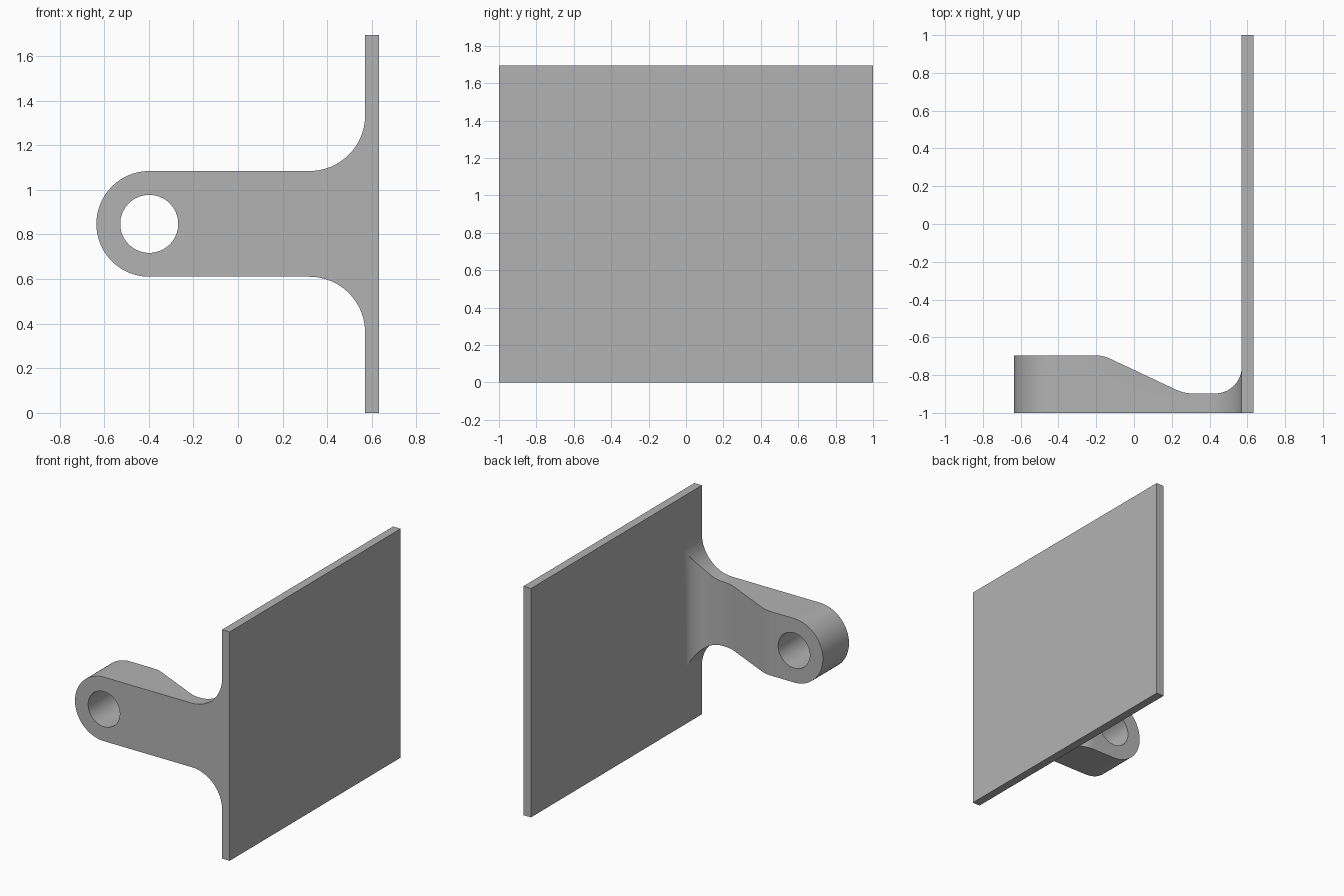
import bpy, bmesh
from math import cos, sin, radians
from mathutils import Vector

cube = bpy.data.objects.get("Cube")
if cube:
    bpy.data.objects.remove(cube, do_unlink=True)

grey = bpy.data.materials.new("plain grey")
grey.use_nodes = True
colour = (0.45, 0.45, 0.45, 1)
grey.diffuse_color = colour
grey.node_tree.nodes["Principled BSDF"].inputs["Base Color"].default_value = colour

HEIGHT, MID = 1.695, 0.8475
WALL, RIGHT = 0.57, 0.632      # inner and outer faces of the plate
PIVOT, ROUND = -0.398, 0.237   # lug centre and radius


def arc(cx, cy, r, start, end, steps=24):
    """Points along an arc, angles in degrees."""
    angles = [radians(start + (end - start) * i / steps) for i in range(steps + 1)]
    return [(cx + r * cos(a), cy + r * sin(a)) for a in angles]


def rounded(before, corner, after, cut, steps=6):
    """Short curved blend across a corner."""
    p, c, n = Vector(before), Vector(corner), Vector(after)
    a = c + (p - c).normalized() * cut
    b = c + (n - c).normalized() * cut
    ts = [i / steps for i in range(steps + 1)]
    return [tuple(a * (1 - t) ** 2 + c * 2 * t * (1 - t) + b * t * t) for t in ts]


def prism(name, outline, place, depth):
    """Extrude a flat outline along a depth vector."""
    bm = bmesh.new()
    face = bm.faces.new([bm.verts.new(place(u, v)) for u, v in outline])
    new = bmesh.ops.extrude_face_region(bm, geom=[face])["geom"]
    bmesh.ops.translate(bm, vec=depth, verts=[g for g in new if isinstance(g, bmesh.types.BMVert)])
    bmesh.ops.recalc_face_normals(bm, faces=bm.faces)
    mesh = bpy.data.meshes.new(name)
    bm.to_mesh(mesh)
    bm.free()
    mesh.materials.append(grey)
    obj = bpy.data.objects.new(name, mesh)
    bpy.context.collection.objects.link(obj)
    return obj


def combine(target, other, operation):
    """Apply a boolean and discard the helper."""
    mod = target.modifiers.new(operation.lower(), "BOOLEAN")
    mod.operation, mod.solver, mod.object = operation, "EXACT", other
    bpy.context.view_layer.objects.active = target
    bpy.ops.object.modifier_apply(modifier=mod.name)
    bpy.data.objects.remove(other, do_unlink=True)


def front(x, z):
    return (x, -1, z)


def top(x, y):
    return (x, y, 0)


# Square plate
plate = prism("mounting_bracket",
              [(WALL, -1), (RIGHT, -1), (RIGHT, 1), (WALL, 1)], top, (0, 0, HEIGHT))

# Arm side outline: round lug end, flaring into the plate
fillet = 0.25
upper = arc(WALL - fillet, MID + ROUND + fillet, fillet, 0, -90)
lower = [(x, 2 * MID - z) for x, z in reversed(upper)]
inside = 0.60
outline = ([(inside, upper[0][1])] + upper + arc(PIVOT, MID, ROUND, 90, 270, 48)
           + lower + [(inside, lower[-1][1])])
arm = prism("arm", outline, front, (0, 0.5, 0))

# Arm thickness outline: thick lug, sloping web, fillet to the plate
thick, thin, bend = -0.695, -0.897, 0.14
a, b = (-0.165, thick), (0.265, thin)
depth = ([(-0.8, -1.1), (-0.8, thick)] + rounded((-0.8, thick), a, b, 0.045)
         + rounded(a, b, (0.5, thin), 0.045)
         + arc(WALL - bend, thin + bend, bend, -90, 0)
         + [(inside, thin + bend), (inside, -1.1)])
combine(arm, prism("arm_depth", depth, top, (0, 0, HEIGHT)), "INTERSECT")

# Pivot hole
hole = prism("hole_cutter", arc(PIVOT, MID, 0.13, 0, 360, 64)[:-1],
             lambda x, z: (x, -1.2, z), (0, 1, 0))
combine(arm, hole, "DIFFERENCE")
combine(plate, arm, "UNION")

# Smooth curves, crisp edges
bpy.ops.object.select_all(action="DESELECT")
plate.select_set(True)
bpy.context.view_layer.objects.active = plate
bpy.ops.object.shade_smooth_by_angle(angle=radians(25))
